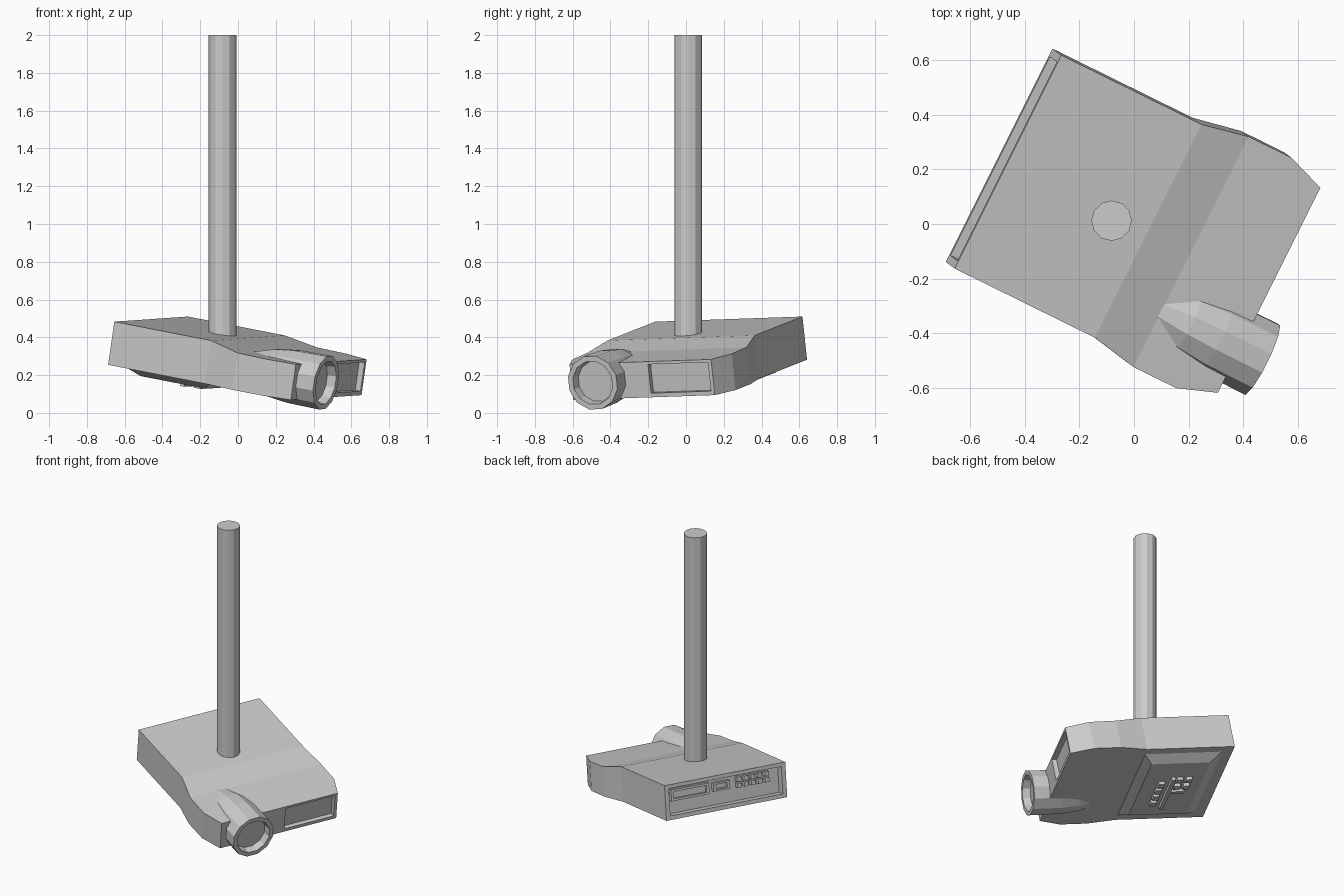
import bpy, bmesh, math
from mathutils import Matrix, Vector

if "Cube" in bpy.data.objects:
    bpy.data.objects.remove(bpy.data.objects["Cube"])

# Projector frame: u = lens direction, v = across, w = up; origin at a rear top corner
V = Vector((0.447, 0.894, 0.031)).normalized()
W = Vector((0.150, -0.085, 0.985))
W = (W - V * W.dot(V)).normalized()
U = V.cross(W)
FRAME = Matrix.Translation((-0.655, -0.163, 0.483)) @ Matrix((U, V, W)).transposed().to_4x4()
MID = 0.436


def finish(name, bm, matrix=FRAME):
    bmesh.ops.recalc_face_normals(bm, faces=bm.faces)
    mesh = bpy.data.meshes.new(name)
    bm.to_mesh(mesh)
    bm.free()
    ob = bpy.data.objects.new(name, mesh)
    ob.matrix_world = matrix
    bpy.context.collection.objects.link(ob)
    return ob


def loft(name, rings):
    bm = bmesh.new()
    loops = [[bm.verts.new(p) for p in ring] for ring in rings]
    for a, b in zip(loops, loops[1:]):
        n = len(a)
        for i in range(n):
            j = (i + 1) % n
            bm.faces.new((a[i], a[j], b[j], b[i]))
    bm.faces.new(loops[0])
    bm.faces.new(loops[-1])
    return finish(name, bm)


def boxes(name, spans):
    bm = bmesh.new()
    for u0, u1, v0, v1, w0, w1 in spans:
        m = Matrix.Translation(((u0 + u1) / 2, (v0 + v1) / 2, (w0 + w1) / 2))
        m = m @ Matrix.Diagonal((u1 - u0, v1 - v0, w1 - w0, 1))
        bmesh.ops.create_cube(bm, size=1, matrix=m)
    return finish(name, bm)


def cut(target, cutter):
    cutter.hide_render = True
    mod = target.modifiers.new("cut", 'BOOLEAN')
    mod.operation = 'DIFFERENCE'
    mod.solver = 'EXACT'
    mod.object = cutter
    bpy.context.view_layer.objects.active = target
    bpy.ops.object.modifier_apply(modifier=mod.name)
    bpy.data.objects.remove(cutter)


# Body: cross-sections along u as (u, half width, top height)
stations = [(0, 0.436, 0), (0.58, 0.436, 0), (0.762, 0.471, -0.034),
            (0.94, 0.471, -0.037), (1.086, 0.419, -0.04)]
FLOOR = -0.232
body = loft("body", [[(u, MID - h, FLOOR), (u, MID + h, FLOOR), (u, MID + h, t), (u, MID - h, t)]
                     for u, h, t in stations])
cut(body, boxes("rear_cutter", [(-0.1, 0.05, 0.03, 0.842, -0.205, -0.025)]))
cut(body, boxes("front_cutter", [(1.055, 1.2, 0.48, 0.835, -0.21, -0.055)]))

# Rear connector strip: frames with recessed centres, then a grid of small sockets
ports = boxes("rear_ports", [(0.025, 0.06, 0.54, 0.815, -0.12, -0.045),
                             (0.025, 0.06, 0.39, 0.51, -0.11, -0.055)])
cut(ports, boxes("port_cutter", [(0, 0.042, 0.56, 0.795, -0.105, -0.06),
                                 (0, 0.042, 0.41, 0.49, -0.098, -0.067)]))
boxes("rear_sockets", [(0.02, 0.06, 0.11 + 0.05 * i, 0.14 + 0.05 * i, w, w + 0.03)
                       for i in range(5) for w in (-0.115, -0.075)])

# Underside mounting plate with sloped edges
def rect(u0, u1, v0, v1, w):
    return [(u0, v0, w), (u1, v0, w), (u1, v1, w), (u0, v1, w)]

loft("underside_plate", [rect(0.07, 0.58, 0.06, 0.812, -0.22),
                         rect(0.07, 0.58, 0.06, 0.812, FLOOR),
                         rect(0.14, 0.53, 0.12, 0.75, -0.272)])

# Small blocks under the plate
blocks = [(0.39, 0.43, 0.26 + 0.075 * i, 0.305 + 0.075 * i, -0.295, -0.26) for i in range(4)]
blocks += [(0.33, 0.355, 0.22, 0.58, -0.295, -0.26), (0.24, 0.33, 0.41, 0.435, -0.295, -0.26)]
blocks += [(u, u + 0.04, v, v + 0.04, -0.295, -0.26) for u in (0.22, 0.28) for v in (0.46, 0.54)]
boxes("underside_blocks", blocks)

# Lens barrel: tapered 12-sided tube with a recessed glass
profile = [(0.72, 0.085), (0.88, 0.132), (1.0, 0.145), (1.19, 0.147), (1.19, 0.118), (1.14, 0.11)]
angles = [math.radians(15 + 30 * i) for i in range(12)]
loft("lens_barrel", [[(u, 0.195 + r * math.cos(a), -0.127 + r * math.sin(a)) for a in angles]
                     for u, r in profile])

# Ceiling pole
bm = bmesh.new()
bmesh.ops.create_cone(bm, cap_ends=True, segments=12, radius1=0.074, radius2=0.074, depth=1.65)
finish("ceiling_pole", bm, Matrix.Translation((-0.082, 0.012, 1.175)))
